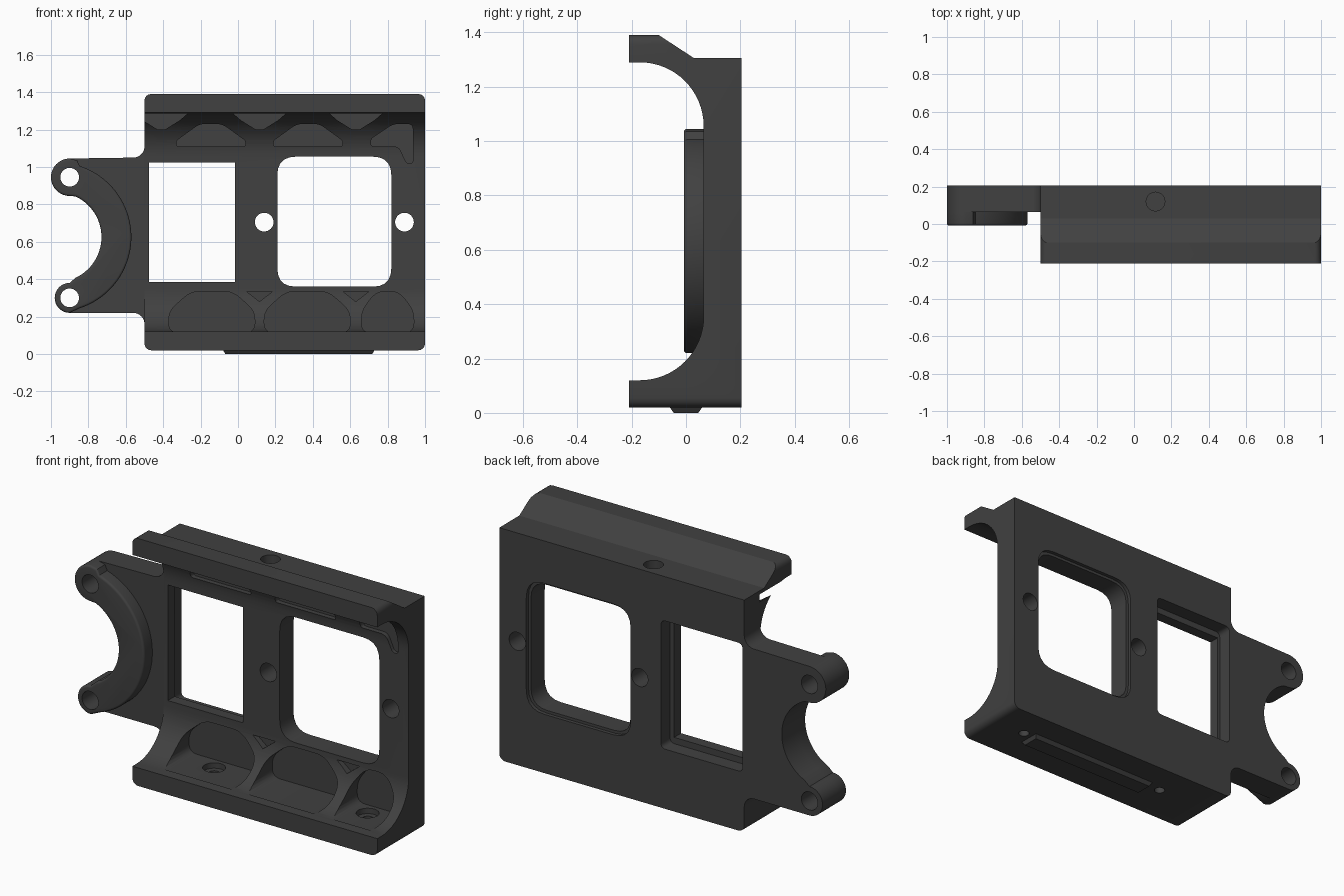
import bpy, bmesh, math
from mathutils import Vector

if "Cube" in bpy.data.objects:
    bpy.data.objects.remove(bpy.data.objects["Cube"])

charcoal = bpy.data.materials.new("charcoal_plastic")
charcoal.diffuse_color = (0.052, 0.052, 0.052, 1)
charcoal.use_nodes = True
charcoal.node_tree.nodes["Principled BSDF"].inputs["Base Color"].default_value = charcoal.diffuse_color


def prism(name, pts, axis, a, b, select=None, width=0.0):
    """Extrude a 2D outline along an axis; optionally bevel chosen edges."""
    place = {"x": lambda p, t: (t, p[0], p[1]),
             "y": lambda p, t: (p[0], t, p[1]),
             "z": lambda p, t: (p[0], p[1], t)}[axis]
    bm = bmesh.new()
    lo = [bm.verts.new(place(p, a)) for p in pts]
    hi = [bm.verts.new(place(p, b)) for p in pts]
    bm.faces.new(lo)
    bm.faces.new(hi)
    for i in range(len(pts)):
        j = (i + 1) % len(pts)
        bm.faces.new((lo[i], lo[j], hi[j], hi[i]))
    bmesh.ops.recalc_face_normals(bm, faces=bm.faces)
    if select:
        edges = [e for e in bm.edges if select(e.verts[0].co, e.verts[1].co)]
        bmesh.ops.bevel(bm, geom=edges, offset=width, segments=4,
                        profile=0.5, affect="EDGES")
    me = bpy.data.meshes.new(name)
    bm.to_mesh(me)
    bm.free()
    me.materials.append(charcoal)
    ob = bpy.data.objects.new(name, me)
    bpy.context.collection.objects.link(ob)
    return ob


def arc(cx, cy, r, a0, a1, n=12):
    return [(cx + r * math.cos(math.radians(a0 + (a1 - a0) * i / n)),
             cy + r * math.sin(math.radians(a0 + (a1 - a0) * i / n)))
            for i in range(n + 1)]


def rounded(pts, r, n=5):
    """Round every corner of an outline with a quadratic curve."""
    out = []
    for i, p in enumerate(pts):
        p = Vector(p)
        u, v = Vector(pts[i - 1]) - p, Vector(pts[(i + 1) % len(pts)]) - p
        k = min(r, u.length * 0.45, v.length * 0.45)
        s, e = p + u.normalized() * k, p + v.normalized() * k
        for j in range(n + 1):
            t = j / n
            out.append(tuple(s * (1 - t) ** 2 + p * 2 * t * (1 - t) + e * t * t))
    return out


def rect(x0, x1, z0, z1):
    return [(x0, z0), (x1, z0), (x1, z1), (x0, z1)]


def circle(cx, cy, r):
    return arc(cx, cy, r, 0, 348.75, 31)


def cut(ob, pts, axis, a, b):
    tool = prism("cutter", pts, axis, a, b)
    mod = ob.modifiers.new("cut", "BOOLEAN")
    mod.operation, mod.solver, mod.object = "DIFFERENCE", "EXACT", tool
    bpy.context.view_layer.objects.active = ob
    bpy.ops.object.modifier_apply(modifier=mod.name)
    bpy.data.objects.remove(tool)


# Main bracket: C-shaped section with curved inner corners
section = ([(0.205, 0.02), (0.205, 1.305), (0.03, 1.305), (-0.10, 1.39),
            (-0.21, 1.39), (-0.21, 1.29)]
           + arc(-0.17, 1.055, 0.235, 90, 0, 16)
           + arc(-0.17, 0.355, 0.235, 0, -90, 16)
           + [(-0.21, 0.12), (-0.21, 0.02)])
body = prism("bracket_body", section, "x", -0.5, 1.0,
             lambda p, q: abs(p.x - q.x) < 1e-4 and abs(p.z - q.z) < 1e-4
             and (p.z > 1.35 or p.z < 0.05), 0.035)

# Windows, each with a rebate on the rear face
cut(body, rect(-0.475, -0.015, 0.385, 1.025), "y", -0.1, 0.3)
cut(body, rounded(rect(-0.49, 0.01, 0.35, 1.06), 0.03), "y", 0.125, 0.3)
cut(body, rounded(rect(0.21, 0.82, 0.36, 1.055), 0.10), "y", -0.1, 0.3)
cut(body, rounded(rect(0.195, 0.835, 0.345, 1.07), 0.11), "y", 0.185, 0.3)

# Through holes in the uprights and blind hole in the top
for x in (0.14, 0.89):
    cut(body, circle(x, 0.705, 0.05), "y", -0.3, 0.3)
cut(body, circle(0.115, 0.12, 0.05), "z", 1.2, 1.4)

# Lower truss pockets, with small triangles between them
for x0, x1 in ((-0.37, 0.09), (0.14, 0.60), (0.66, 0.94)):
    d = 0.12 if x1 - x0 > 0.4 else 0.08
    cut(body, rounded([(x0, 0.115), (x1, 0.115), (x1, 0.23), (x1 - d, 0.335),
                       (x0 + d, 0.335), (x0, 0.23)], 0.05), "y", -0.15, 0.10)
for x in (0.115, 0.63):
    cut(body, [(x - 0.07, 0.335), (x, 0.28), (x + 0.07, 0.335)], "y", -0.1, 0.09)

# Upper truss pockets, with triangles against the lip
for x in (-0.145, 0.375):
    cut(body, rounded([(x - 0.185, 1.11), (x + 0.185, 1.11), (x + 0.185, 1.14),
                       (x + 0.06, 1.23), (x - 0.06, 1.23), (x - 0.185, 1.14)],
                      0.03), "y", -0.15, 0.085)
cut(body, rounded([(0.71, 1.11), (0.86, 1.11), (0.90, 1.02), (0.935, 1.02),
                   (0.935, 1.23), (0.83, 1.23), (0.71, 1.15)], 0.03),
    "y", -0.15, 0.085)
for x in (-0.41, 0.115, 0.63):
    cut(body, [(x - 0.14, 1.285), (x - 0.10, 1.25), (x - 0.02, 1.20),
               (x + 0.02, 1.20), (x + 0.10, 1.25), (x + 0.14, 1.285)],
        "y", -0.165, 0.07)

# Screw holes with counterbores in the bottom flange
for x in (-0.16, 0.78):
    cut(body, circle(x, 0.02, 0.028), "z", -0.05, 0.2)
    cut(body, circle(x, 0.02, 0.058), "z", 0.085, 0.16)

# Side ear plate and its raised crescent
lugs = (arc(-0.9, 0.945, 0.1, 90, 270, 20) + arc(-0.97, 0.625, 0.24, 65, -65, 28)
        + arc(-0.9, 0.30, 0.08, 90, 270, 20))
ear = prism("ear_plate", lugs + arc(-0.56, 0.16, 0.06, 90, 0, 8)
            + arc(-0.56, 1.11, 0.06, 0, -90, 8), "y", 0.065, 0.205)
crescent = prism("ear_crescent", lugs + arc(-0.97, 0.625, 0.40, -72, 72, 36)
                 + [(-0.86, 1.035)], "y", -0.008, 0.066,
                 lambda p, q: p.y < 0 and q.y < 0, 0.012)
for part in (ear, crescent):
    for z in (0.945, 0.30):
        cut(part, circle(-0.9, z, 0.05), "y", -0.1, 0.3)

# Tapered locating rail under the bottom flange
rail = prism("bottom_rail", [(-0.06, 0.021), (-0.045, 0.0), (0.045, 0.0),
                             (0.06, 0.021)], "x", -0.08, 0.73)
for v in rail.data.vertices:
    if v.co.z < 0.01:
        v.co.x += 0.012 if v.co.x < 0.3 else -0.012

# Smooth the curved surfaces while keeping crisp edges
for ob in (body, ear, crescent):
    bpy.ops.object.select_all(action="DESELECT")
    ob.select_set(True)
    bpy.context.view_layer.objects.active = ob
    bpy.ops.object.shade_smooth_by_angle(angle=math.radians(30))
